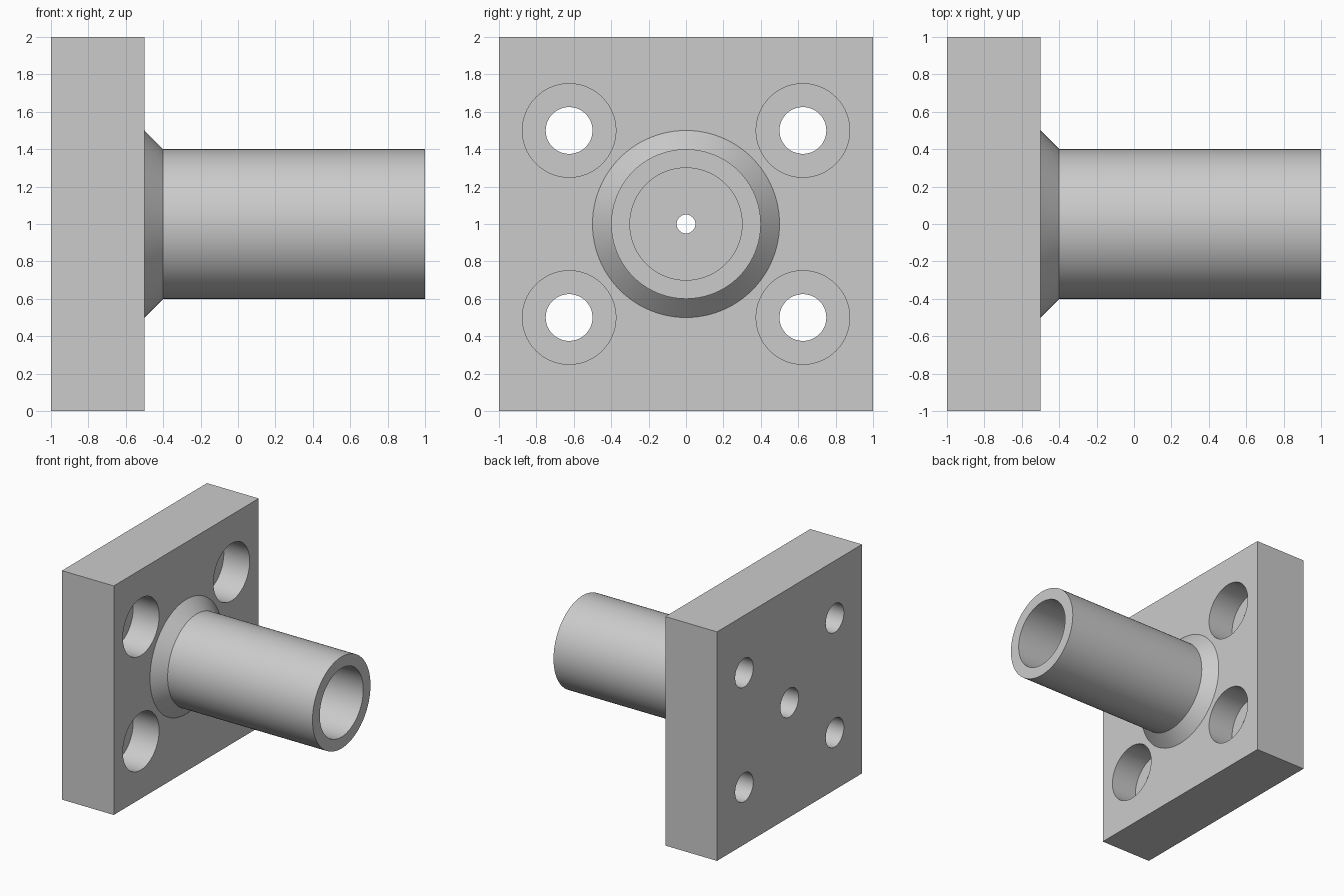
import bpy, bmesh, math
from mathutils import Matrix, Vector

cube = bpy.data.objects.get("Cube")
if cube:
    bpy.data.objects.remove(cube, do_unlink=True)

AXIS_Z = 1.0       # height of the tube axis
SEGMENTS = 96

steel = bpy.data.materials.new("plain_grey")
steel.use_nodes = True
grey = (0.6, 0.6, 0.6, 1)
steel.diffuse_color = grey
steel.node_tree.nodes["Principled BSDF"].inputs["Base Color"].default_value = grey


def make_object(name, bm):
    bmesh.ops.recalc_face_normals(bm, faces=bm.faces)
    mesh = bpy.data.meshes.new(name)
    bm.to_mesh(mesh)
    bm.free()
    mesh.materials.append(steel)
    obj = bpy.data.objects.new(name, mesh)
    bpy.context.collection.objects.link(obj)
    return obj


def turned_solid(name, profile, y=0.0, z=AXIS_Z):
    """Turn (x, radius) points into a closed solid around the x direction."""
    bm = bmesh.new()
    rings = []
    for x, r in profile:
        rings.append([bm.verts.new((x, y + r * math.cos(a), z + r * math.sin(a)))
                      for a in (math.tau * i / SEGMENTS for i in range(SEGMENTS))])
    for a, b in zip(rings, rings[1:]):
        for i in range(SEGMENTS):
            j = (i + 1) % SEGMENTS
            bm.faces.new((a[i], a[j], b[j], b[i]))
    bm.faces.new(rings[0])
    bm.faces.new(rings[-1])
    return make_object(name, bm)


def combine(target, tool, operation):
    """Apply a boolean and remove the tool."""
    tool.hide_render = True
    mod = target.modifiers.new(operation.lower(), 'BOOLEAN')
    mod.operation, mod.solver, mod.object = operation, 'EXACT', tool
    bpy.context.view_layer.objects.active = target
    bpy.ops.object.modifier_apply(modifier=mod.name)
    bpy.data.objects.remove(tool, do_unlink=True)


# Square mounting plate
bm = bmesh.new()
bmesh.ops.create_cube(bm, size=1, matrix=Matrix.Translation(Vector((-0.75, 0, AXIS_Z)))
                      @ Matrix.Diagonal((0.5, 2, 2, 1)))
flange = make_object("flanged_tube", bm)

# Tube with a conical collar where it meets the plate
combine(flange, turned_solid("tube", [(-0.6, 0.4), (-0.55, 0.5), (-0.5, 0.5),
                                      (-0.4, 0.4), (1, 0.4)]), 'UNION')

# Wide bore, narrow orifice and rear inlet along the axis
combine(flange, turned_solid("bore", [(-1.1, 0.125), (-0.75, 0.125), (-0.75, 0.05),
                                      (-0.5, 0.05), (-0.5, 0.3), (1.1, 0.3)]), 'DIFFERENCE')

# Four counterbored bolt holes
for y in (-0.625, 0.625):
    for z in (-0.5, 0.5):
        hole = turned_solid("bolt_hole", [(-1.1, 0.125), (-0.75, 0.125),
                                          (-0.75, 0.25), (-0.4, 0.25)], y, AXIS_Z + z)
        combine(flange, hole, 'DIFFERENCE')

# Smooth round walls, sharp edges kept
bpy.ops.object.select_all(action='DESELECT')
flange.select_set(True)
bpy.context.view_layer.objects.active = flange
bpy.ops.object.shade_smooth_by_angle(angle=math.radians(30))
